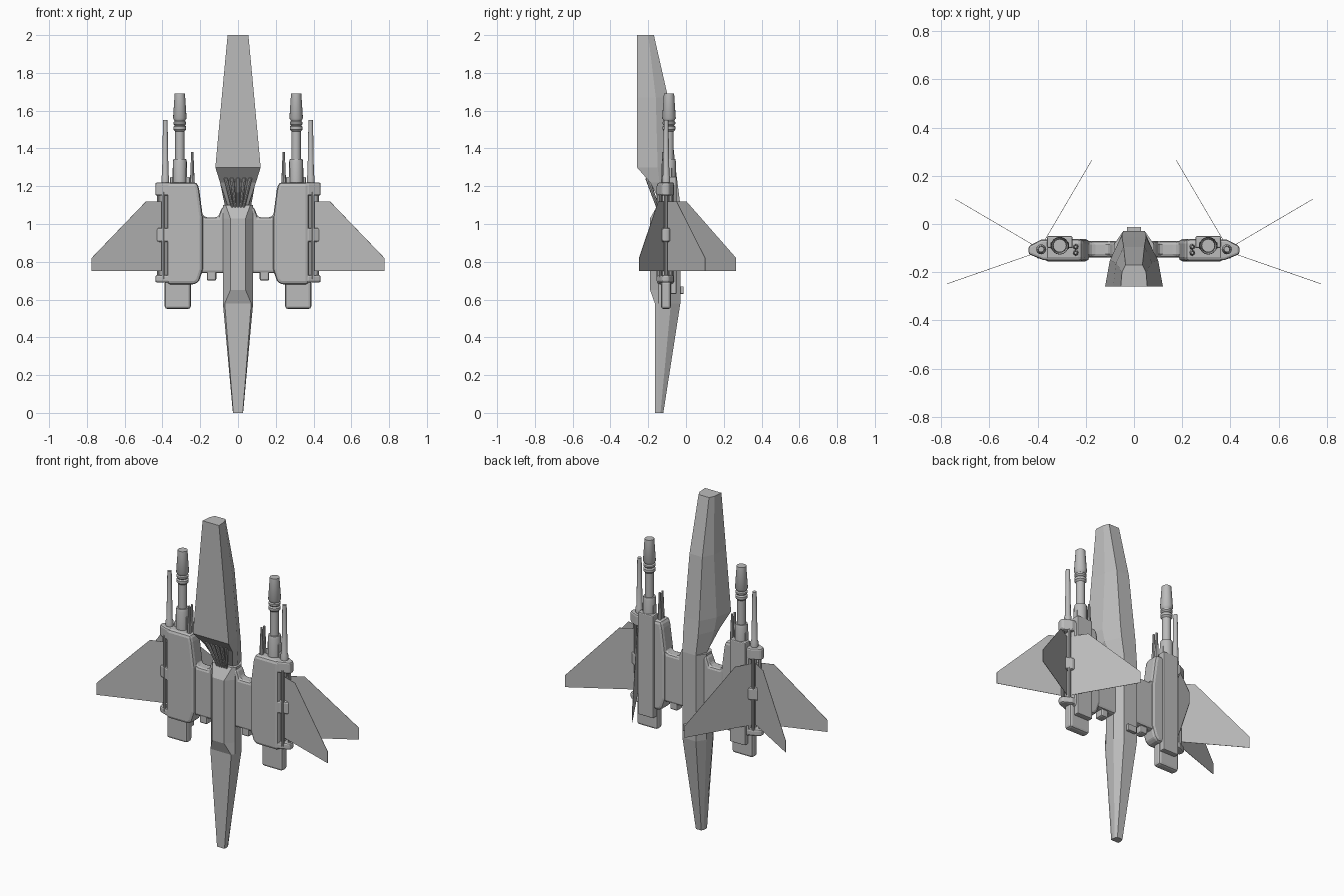
import bpy
import bmesh
import math
from mathutils import Vector

cube = bpy.data.objects.get("Cube")
if cube:
    bpy.data.objects.remove(cube, do_unlink=True)

grey = bpy.data.materials.new("hull grey")
grey.use_nodes = True
grey.diffuse_color = (0.5, 0.5, 0.5, 1)
grey.node_tree.nodes["Principled BSDF"].inputs["Base Color"].default_value = grey.diffuse_color


def make_object(name, bm, mirror=False, bevel=0, smooth=False):
    """Turn a bmesh into an object, optionally bevelled and mirrored across x."""
    bmesh.ops.recalc_face_normals(bm, faces=bm.faces[:])
    mesh = bpy.data.meshes.new(name)
    bm.to_mesh(mesh)
    bm.free()
    mesh.materials.append(grey)
    obj = bpy.data.objects.new(name, mesh)
    bpy.context.collection.objects.link(obj)
    if bevel:
        mod = obj.modifiers.new("edge_bevel", 'BEVEL')
        mod.width = bevel
        mod.segments = 2
        mod.limit_method = 'ANGLE'
    if mirror:
        mod = obj.modifiers.new("mirror", 'MIRROR')
        mod.use_mirror_merge = False
    if smooth:
        bpy.ops.object.select_all(action='DESELECT')
        obj.select_set(True)
        bpy.context.view_layer.objects.active = obj
        bpy.ops.object.shade_smooth_by_angle(angle=math.radians(35))
    return obj


def loft(name, rings, **options):
    """Skin a row of equal point rings and cap both ends."""
    bm = bmesh.new()
    loops = [[bm.verts.new(p) for p in ring] for ring in rings]
    for low, high in zip(loops, loops[1:]):
        for i in range(len(low)):
            j = (i + 1) % len(low)
            bm.faces.new((low[i], low[j], high[j], high[i]))
    bm.faces.new(loops[0][::-1])
    bm.faces.new(loops[-1])
    return make_object(name, bm, **options)


def symmetric_hull(name, sections):
    """Loft along z from half sections listed front to back."""
    rings = []
    for z, half in sections:
        right = [(x, y, z) for x, y in half]
        left = [(-x, y, z) for x, y in reversed(half)]
        rings.append(right + left)
    return loft(name, rings)


def front_plate(name, outline, front, back, bevel):
    """Extrude an x-z outline through the depth."""
    return loft(name, [[(x, y, z) for x, z in outline] for y in (front, back)],
                mirror=True, bevel=bevel)


def column(name, outline, bottom, top, bevel=0.006):
    """Extrude an x-y outline up the height."""
    return loft(name, [[(x, y, z) for x, y in outline] for z in (bottom, top)],
                mirror=True, bevel=bevel)


def box(name, xs, ys, zs, bevel=0.006, mirror=True):
    outline = [(xs[0], ys[0]), (xs[1], ys[0]), (xs[1], ys[1]), (xs[0], ys[1])]
    rings = [[(x, y, z) for x, y in outline] for z in zs]
    return loft(name, rings, mirror=mirror, bevel=bevel)


def turned(name, x, y, profile, sides=12):
    """Round part about a vertical axis from (radius, z) pairs."""
    rings = []
    for radius, z in profile:
        angles = [math.tau * i / sides for i in range(sides)]
        rings.append([(x + radius * math.cos(a), y + radius * math.sin(a), z) for a in angles])
    return loft(name, rings, mirror=True, smooth=True)


# Upper blade
symmetric_hull("upper_blade", [
    (1.1, [(.055, -.13), (.07, -.1), (.045, -.03)]),
    (1.22, [(.095, -.19), (.092, -.14), (.05, -.045)]),
    (1.3, [(.12, -.26), (.1, -.15), (.05, -.055)]),
    (1.67, [(.086, -.26), (.075, -.16), (.043, -.095)]),
    (2, [(.055, -.26), (.05, -.2), (.035, -.17)]),
])

# Central spine with a raised front keel
flank = [(.08, -.08), (.045, -.03)]
symmetric_hull("central_spine", [
    (0, [(.025, -.165), (.027, -.15), (.025, -.135), (.018, -.12)]),
    (.58, [(.07, -.165), (.08, -.145)] + flank),
    (.65, [(.04, -.19), (.08, -.145)] + flank),
    (1.03, [(.04, -.19), (.08, -.145)] + flank),
    (1.1, [(.065, -.15), (.08, -.13)] + flank),
])
box("rear_latch", (-.03, .03), (-.04, -.012), (.63, .67), mirror=False, bevel=.004)

# Fan of pipes under the blade
for i in range(5):
    spread = (i - 2) / 2
    start = Vector((spread * .03, -.15, 1.09))
    end = Vector((spread * .065, -.205, 1.245))
    side = Vector((.011, 0, 0))
    depth = Vector((0, .011, .004))
    ring = [side * math.cos(a) + depth * math.sin(a)
            for a in (math.tau * k / 8 for k in range(8))]
    loft("blade_pipe", [[start + p * .7 for p in ring], [end + p for p in ring]])

# Arms joining the spine to the pods
front_plate("pod_arm", [(.05, .74), (.19, .74), (.23, .72), (.23, 1.14), (.195, 1.06),
                        (.175, 1.035), (.105, 1.035), (.085, 1.09), (.05, 1.09)],
            -.14, -.07, .015)
box("arm_nub", (.115, .165), (-.135, -.08), (.7, .78), bevel=.01)

# Side pods
front_plate("pod_body", [(.185, .76), (.205, .7), (.225, .68), (.375, .68),
                         (.375, 1.22), (.215, 1.22), (.205, 1.18), (.185, 1.03)],
            -.155, -.062, .018)
box("pod_back_box", (.255, .36), (-.1, -.05), (.63, 1.25))
box("pod_nozzle", (.25, .388), (-.132, -.08), (.55, .7), bevel=.014)

# Outer edge of each pod: caps, clamp and rods
rim = [(.35, -.15), (.375, -.15), (.438, -.125), (.438, -.092), (.385, -.065), (.35, -.065)]
for name, bottom, top in (("pod_top_cap", 1.15, 1.22),
                          ("pod_clamp", .905, .98),
                          ("pod_bottom_cap", .69, .73)):
    column(name, rim, bottom, top, bevel=.01)
box("pod_edge_web", (.36, .392), (-.125, -.09), (.7, 1.18))
for x, y in ((.395, -.135), (.42, -.108), (.395, -.08)):
    turned("pod_edge_rod", x, y, [(.009, .71), (.009, 1.17)], sides=8)

# Main guns
turned("main_gun", .308, -.09, [
    (.037, 1.2), (.037, 1.33), (.033, 1.345), (.025, 1.345), (.025, 1.49),
    (.034, 1.5), (.034, 1.515), (.027, 1.522), (.034, 1.53), (.034, 1.54),
    (.027, 1.545), (.036, 1.56), (.027, 1.692),
], sides=16)
box("gun_rib", (.27, .346), (-.105, -.075), (1.2, 1.3), bevel=.004)

# Outer lances and short inner rods
turned("outer_lance", .385, -.105, [(.021, 1.2), (.021, 1.25), (.017, 1.26), (.012, 1.55)])
for y in (-.12, -.095):
    turned("inner_rod", .242, y, [(.012, 1.2), (.012, 1.23), (.006, 1.38)], sides=8)


# Three thin fins on each pod, from root to tip
def fin(name, root, tip):
    root, tip = Vector(root), Vector(tip)
    span = (tip - root).normalized()
    normal = Vector((-span.y, span.x)) * .001
    inner = root - span * .04
    shoulder = root + span * .06
    outline = [(inner, .75), (tip, .75), (tip, .82), (shoulder, 1.12), (inner, 1.12)]
    rings = [[(*(p + normal * sign), z) for p, z in outline] for sign in (-1, 1)]
    loft(name, rings, mirror=True)


fin("front_fin", (.43, -.128), (.775, -.248))
fin("outer_fin", (.43, -.08), (.74, .102))
fin("inner_fin", (.36, -.05), (.175, .265))
